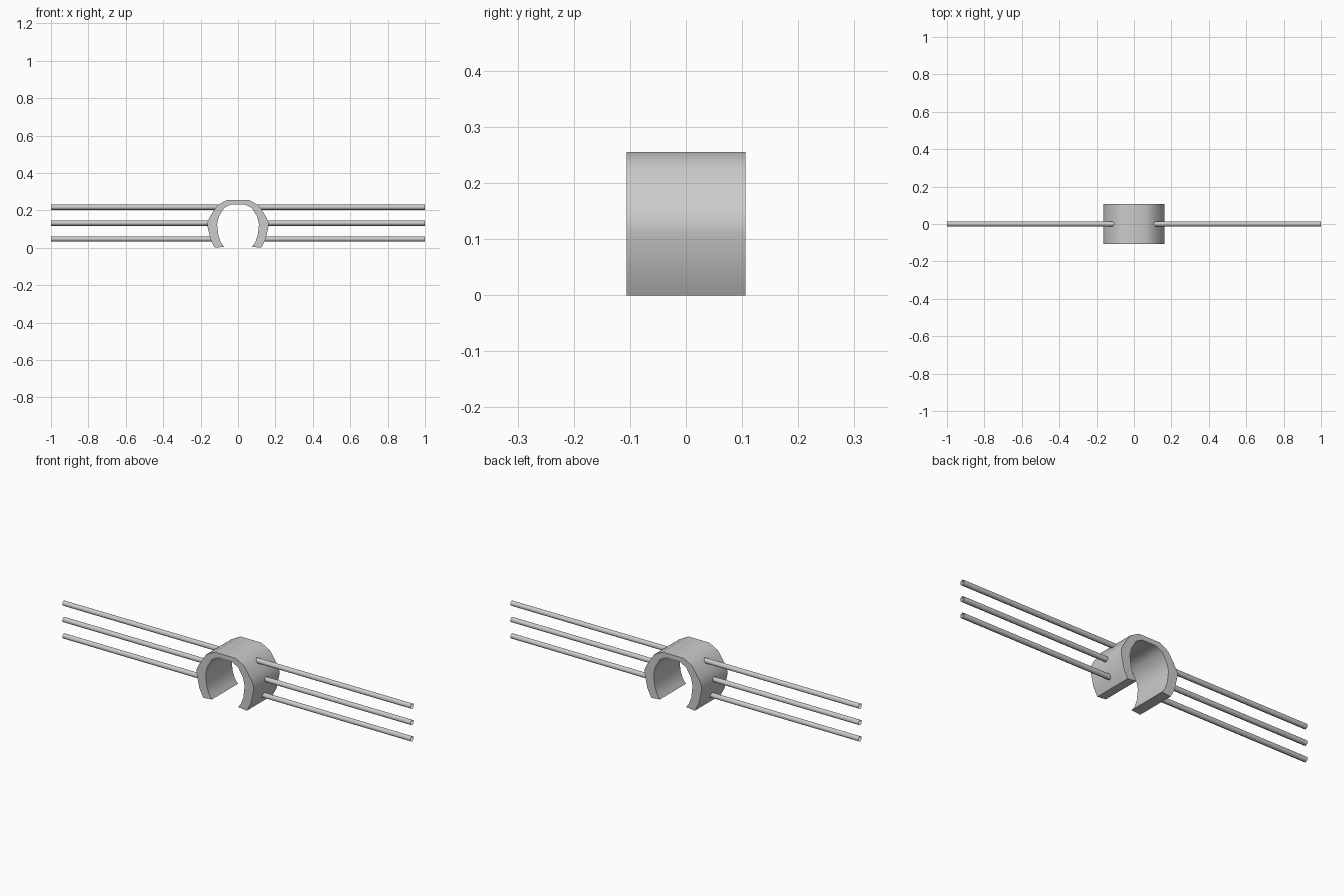
import bpy, bmesh, math

if "Cube" in bpy.data.objects:
    bpy.data.objects.remove(bpy.data.objects["Cube"])

def make_object(name, bm, angle):
    bmesh.ops.recalc_face_normals(bm, faces=bm.faces)
    me = bpy.data.meshes.new(name)
    bm.to_mesh(me)
    bm.free()
    ob = bpy.data.objects.new(name, me)
    bpy.context.collection.objects.link(ob)
    bpy.context.view_layer.objects.active = ob
    ob.select_set(True)
    bpy.ops.object.shade_smooth_by_angle(angle=math.radians(angle))
    ob.select_set(False)
    return ob

# Open collar: mirrored half profiles swept along y
outer = [(.06, .255), (.11, .228), (.148, .17), (.163, .138), (.163, .113), (.148, .045), (.125, 0)]
inner = [(.04, .23), (.075, .212), (.103, .165), (.112, .125), (.105, .065), (.092, .028), (.075, .005)]

def full(half):
    return [(-x, z) for x, z in reversed(half)] + half

bm = bmesh.new()
rings = []
for x_o, x_i in zip(full(outer), full(inner)):
    rings.append([bm.verts.new((p[0], y, p[1])) for p, y in
                  ((x_o, -.106), (x_o, .106), (x_i, .106), (x_i, -.106))])
for a, b in zip(rings, rings[1:]):
    for k in range(4):
        j = (k + 1) % 4
        bm.faces.new((a[k], a[j], b[j], b[k]))
bm.faces.new(rings[0])
bm.faces.new(rings[-1])
make_object("collar", bm, 50)

# Thin six-sided open rods on both sides
def rod(name, side, start, z, r=.0145):
    bm = bmesh.new()
    loops = [[bm.verts.new((side * x, r * math.cos(k * math.pi / 3 + math.pi / 6),
                            z + r * math.sin(k * math.pi / 3 + math.pi / 6)))
              for k in range(6)] for x in (start, 1.0)]
    for k in range(6):
        j = (k + 1) % 6
        bm.faces.new((loops[0][k], loops[0][j], loops[1][j], loops[1][k]))
    make_object(name, bm, 65)

for side, label in ((-1, "left"), (1, "right")):
    for level, start, z in (("upper", .095, .217), ("middle", .13, .132), ("lower", .125, .047)):
        rod(f"{level}_{label}_rod", side, start, z)
